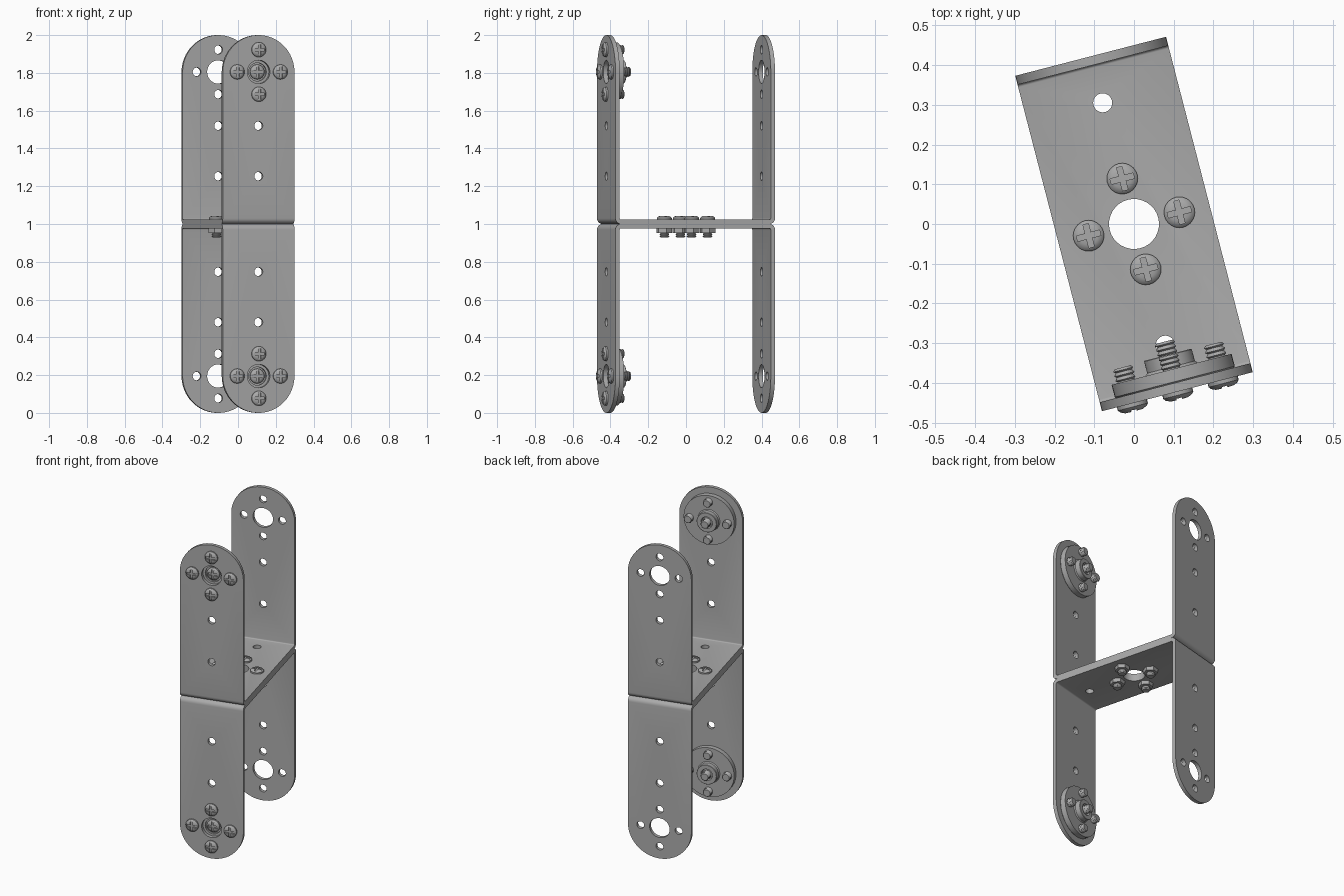
import bpy, bmesh
from math import sin, cos, pi, radians
from mathutils import Matrix, Vector

cube = bpy.data.objects.get("Cube")
if cube:
    bpy.data.objects.remove(cube)

steel = bpy.data.materials.new("steel grey")
steel.use_nodes = True
GREY = (0.4, 0.4, 0.4, 1)
steel.diffuse_color = GREY
steel.node_tree.nodes["Principled BSDF"].inputs["Base Color"].default_value = GREY

TURN = Matrix.Rotation(radians(14.5), 4, 'Z')
ALONG_Y = Matrix.Rotation(pi / 2, 4, 'X')          # local z points to the front
ALONG_X = Matrix(((0, 0, 1, 0), (1, 0, 0, 0), (0, 1, 0, 0), (0, 0, 0, 1)))
HALF_W, HALF_L, T = 0.196, 0.436, 0.023            # bracket sizes
EYE, RING = 0.805, 0.118                           # big hole height, screw ring


def arc(cx, cy, r, start, end, n):
    angles = [radians(start + (end - start) * i / n) for i in range(n + 1)]
    return [(cx + r * cos(a), cy + r * sin(a)) for a in angles]


def circle(cx, cy, r, n=24):
    return arc(cx, cy, r, 0, 360, n)[:-1]


def prism(bm, points, depth, matrix=Matrix()):
    """Extrude a flat outline, centred on its own plane."""
    low = [bm.verts.new(matrix @ Vector((x, y, -depth / 2))) for x, y in points]
    high = [bm.verts.new(matrix @ Vector((x, y, depth / 2))) for x, y in points]
    bm.faces.new(low[::-1])
    bm.faces.new(high)
    for i in range(len(low)):
        j = (i + 1) % len(low)
        bm.faces.new((low[i], low[j], high[j], high[i]))


def lathe(bm, profile, n=32):
    """Spin an outline of (radius, height) pairs around z."""
    verts = [bm.verts.new((r, 0, z)) for r, z in profile]
    edges = [bm.edges.new(pair) for pair in zip(verts, verts[1:])]
    bmesh.ops.spin(bm, geom=verts + edges, cent=(0, 0, 0), axis=(0, 0, 1),
                   angle=2 * pi, steps=n)
    bmesh.ops.remove_doubles(bm, verts=bm.verts, dist=0.0001)


def make(name, bm):
    bmesh.ops.recalc_face_normals(bm, faces=bm.faces)
    mesh = bpy.data.meshes.new(name)
    bm.to_mesh(mesh)
    bm.free()
    mesh.materials.append(steel)
    obj = bpy.data.objects.new(name, mesh)
    bpy.context.collection.objects.link(obj)
    return obj


def select(obj):
    bpy.ops.object.select_all(action='DESELECT')
    bpy.context.view_layer.objects.active = obj
    obj.select_set(True)


def cut(obj, bm, operation):
    cutter = make("cutter", bm)
    cutter.hide_render = True
    mod = obj.modifiers.new("cut", 'BOOLEAN')
    mod.operation, mod.solver, mod.object = operation, 'EXACT', cutter
    select(obj)
    bpy.ops.object.modifier_apply(modifier=mod.name)
    bpy.data.objects.remove(cutter)


def smooth(obj):
    select(obj)
    bpy.ops.object.shade_smooth_by_angle(angle=radians(35))


def place(obj, name, matrix):
    """Put a linked copy of a part in the turned assembly."""
    copy = bpy.data.objects.new(name, obj.data)
    bpy.context.collection.objects.link(copy)
    copy.matrix_world = TURN @ matrix


# U bracket: bent sheet profile
R, r = 0.03, 0.007
side = arc(HALF_L - R, R, R, -90, 0, 6) + [(HALF_L, 1.1), (HALF_L - T, 1.1)]
side += arc(HALF_L - R, R, r, 0, -90, 4)
bm = bmesh.new()
prism(bm, side + [(-y, z) for y, z in side[::-1]], 0.6, ALONG_X)
bracket = make("bracket", bm)

# rounded leg ends
bm = bmesh.new()
outline = [(-HALF_W, -0.1), (HALF_W, -0.1)] + arc(0, 1 - HALF_W, HALF_W, 0, 180, 32)
prism(bm, outline, 1.2, ALONG_Y)
cut(bracket, bm, 'INTERSECT')

# leg holes and base holes
bm = bmesh.new()
prism(bm, circle(0, EYE, 0.062, 32), 1.2, ALONG_Y)
for x, z in ((RING, EYE), (-RING, EYE), (0, EYE + RING), (0, EYE - RING),
             (0, 0.52), (0, 0.253)):
    prism(bm, circle(x, z, 0.023), 1.2, ALONG_Y)
prism(bm, circle(0, 0, 0.063, 32), 0.2)
for y in (-0.315, 0.315):
    prism(bm, circle(0, y, 0.024), 0.2)
cut(bracket, bm, 'DIFFERENCE')
smooth(bracket)

# cross-head screw with threaded shank
HEAD, TIP, PITCH = 0.021, -0.094, 0.0117
profile = [(0, HEAD), (0.024, HEAD - 0.001), (0.034, HEAD - 0.006), (0.039, HEAD - 0.012),
           (0.039, 0), (0.022, 0)]
for i in range(8):
    z = -i * PITCH
    profile += [(0.021, z - 0.002), (0.026, z - PITCH / 2)]
profile += [(0.021, TIP), (0, TIP)]
bm = bmesh.new()
lathe(bm, profile, 24)
screw = make("screw", bm)
bm = bmesh.new()
a, b = 0.007, 0.03
cross = []
for k in range(4):
    turn = Matrix.Rotation(k * pi / 2, 2)
    cross += [tuple(turn @ Vector(p)) for p in ((a, -a), (b, -a), (b, a))]
prism(bm, cross, 0.02, Matrix.Translation((0, 0, HEAD)))
cut(screw, bm, 'DIFFERENCE')
smooth(screw)

# hexagonal nut
bm = bmesh.new()
prism(bm, circle(0, 0, 0.043, 6), 0.024)
nut = make("nut", bm)

# round hub disc with raised collar and screw seat
bm = bmesh.new()
lathe(bm, [(0.022, -0.013), (0.048, -0.013), (0.048, 0), (0.153, 0), (0.156, -0.003),
           (0.156, -0.035), (0.068, -0.035), (0.062, -0.041), (0.062, -0.071),
           (0.06, -0.073), (0.036, -0.073), (0.032, -0.06), (0.022, -0.06),
           (0.022, -0.013)], 48)
hub = make("hub_disc", bm)
smooth(hub)

# assembly
place(bracket, "upper_bracket", Matrix.Translation((0, 0, 1)))
place(bracket, "lower_bracket", Matrix.Translation((0, 0, 1)) @ Matrix.Rotation(pi, 4, 'X'))
RING_SPOTS = ((RING, 0), (-RING, 0), (0, RING), (0, -RING))
for x, y in RING_SPOTS:
    place(screw, "base_screw", Matrix.Translation((x, y, 1 + T)))
    place(nut, "base_nut", Matrix.Translation((x, y, 1 - T - 0.012)))
for label, z in (("upper", 1 + EYE), ("lower", 1 - EYE)):
    place(hub, label + "_hub_disc", Matrix.Translation((0, T - HALF_L, z)) @ ALONG_Y)
    place(screw, label + "_centre_screw", Matrix.Translation((0, -0.4, z)) @ ALONG_Y)
    for dx, dz in RING_SPOTS:
        place(screw, label + "_hub_screw",
              Matrix.Translation((dx, -HALF_L, z + dz)) @ ALONG_Y)

for part in (bracket, screw, nut, hub):
    bpy.data.objects.remove(part)
